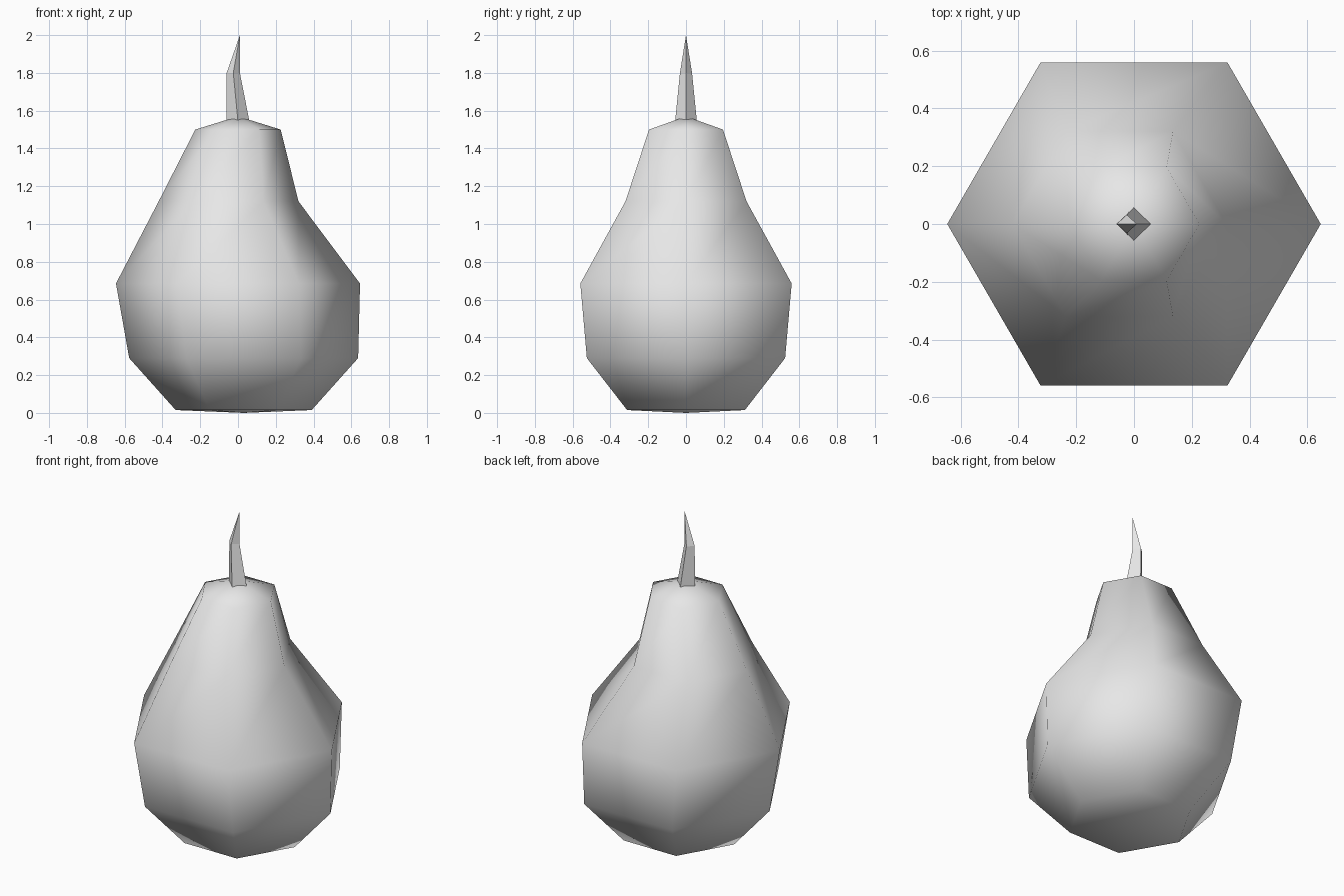
import bpy, bmesh
from math import cos, sin, tau

cube = bpy.data.objects.get("Cube")
if cube:
    bpy.data.objects.remove(cube, do_unlink=True)

grey = bpy.data.materials.new("plain_grey")
grey.use_nodes = True
grey.diffuse_color = (0.8, 0.8, 0.8, 1)
grey.node_tree.nodes["Principled BSDF"].inputs["Base Color"].default_value = grey.diffuse_color


def loft(name, sides, rings, bottom, top, smooth):
    """Join rings of (centre x, x radius, y radius, z); close each end with a pole."""
    bm = bmesh.new()
    loops = [[bm.verts.new((cx + rx * cos(tau * i / sides), ry * sin(tau * i / sides), z))
              for i in range(sides)] for cx, rx, ry, z in rings]
    low, high = bm.verts.new(bottom), bm.verts.new(top)
    for i in range(sides):
        j = (i + 1) % sides
        for a, b in zip(loops, loops[1:]):
            bm.faces.new((a[i], a[j], b[j], b[i]))
        bm.faces.new((low, loops[0][j], loops[0][i]))
        bm.faces.new((high, loops[-1][i], loops[-1][j]))
    for face in bm.faces:
        face.smooth = smooth
    bmesh.ops.recalc_face_normals(bm, faces=bm.faces)
    mesh = bpy.data.meshes.new(name)
    bm.to_mesh(mesh)
    bm.free()
    mesh.materials.append(grey)
    obj = bpy.data.objects.new(name, mesh)
    bpy.context.collection.objects.link(obj)
    return obj


# Fruit body: six-sided rings with a bent axis, as (centre x, radius, height)
body = [(0.03, 0.36, 0.015), (0.03, 0.606, 0.29), (0, 0.646, 0.685),
        (-0.05, 0.37, 1.12), (0, 0.226, 1.5)]
loft("fruit_body", 6, [(c, r, r, z) for c, r, z in body], (0.03, 0, 0), (0, 0, 1.57), True)

# Stem: four-sided, bent spike sunk into the top
stem = [(0.002, 0.063, 0.06, 1.52), (-0.025, 0.035, 0.032, 1.8)]
loft("stem", 4, stem, (0, 0, 1.52), (0.01, 0, 2.0), False)
